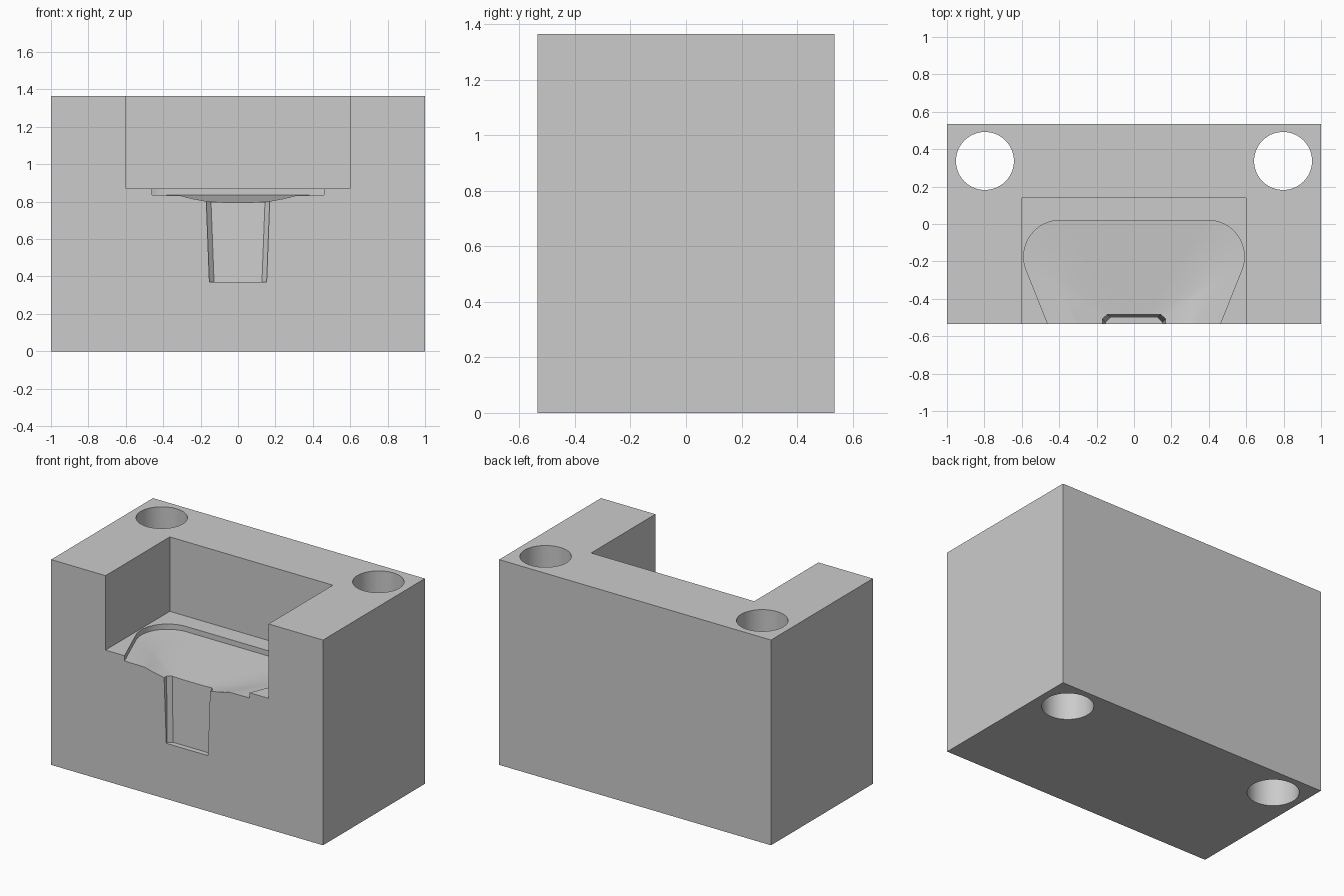
import bpy, bmesh
from math import sin, cos, radians

default = bpy.data.objects.get("Cube")
if default:
    bpy.data.objects.remove(default, do_unlink=True)

grey = bpy.data.materials.new("light_grey")
grey.use_nodes = True
colour = (0.6, 0.6, 0.6, 1)
grey.diffuse_color = colour
grey.node_tree.nodes["Principled BSDF"].inputs["Base Color"].default_value = colour


def make_object(name, bm):
    bmesh.ops.recalc_face_normals(bm, faces=bm.faces[:])
    mesh = bpy.data.meshes.new(name)
    bm.to_mesh(mesh)
    bm.free()
    mesh.materials.append(grey)
    obj = bpy.data.objects.new(name, mesh)
    bpy.context.collection.objects.link(obj)
    return obj


def loft(name, rings):
    """Solid through closed rings of equal length, capped at both ends."""
    bm = bmesh.new()
    loops = [[bm.verts.new(p) for p in ring] for ring in rings]
    n = len(loops[0])
    for a, b in zip(loops, loops[1:]):
        for i in range(n):
            j = (i + 1) % n
            bm.faces.new((a[i], a[j], b[j], b[i]))
    bm.faces.new(loops[0])
    bm.faces.new(loops[-1])
    bmesh.ops.triangulate(bm, faces=bm.faces[:])
    return make_object(name, bm)


def box(name, x, y0, y1, z0, z1):
    corners = [(-x, y0), (x, y0), (x, y1), (-x, y1)]
    return loft(name, [[(*c, z) for c in corners] for z in (z0, z1)])


def mirrored(half):
    return half + [(-x, y) for x, y in reversed(half)]


def cut(target, cutter):
    mod = target.modifiers.new("cut", "BOOLEAN")
    mod.operation = "DIFFERENCE"
    mod.solver = "EXACT"
    mod.object = cutter
    cutter.hide_render = True
    bpy.context.view_layer.objects.active = target
    bpy.ops.object.modifier_apply(modifier=mod.name)
    bpy.data.objects.remove(cutter, do_unlink=True)


FRONT, BACK, TOP = -0.535, 0.535, 1.365
POCKET_FLOOR, TRAY_FLOOR, DIP = 0.87, 0.835, 0.045
block = box("block", 1, FRONT, BACK, 0, TOP)

# Large open pocket
cut(block, box("pocket_cutter", 0.6, FRONT - 0.1, 0.14, POCKET_FLOOR, TOP + 0.1))

# Rounded tray whose floor dips towards the front centre
START = FRONT - 0.035
half = [(0.446, START)]
for i in range(17):
    a = radians(-22 + 7 * i)
    half.append((0.395 + 0.195 * cos(a), -0.175 + 0.195 * sin(a)))
half += [(0.2, 0.02), (0.07, 0.02)]
outline = mirrored(half)


def floor_point(x, y, s):
    rear = (y - START) / (0.02 - START)
    front_dip = max(0, 1 - (s / 0.67) ** 2)
    dip = front_dip * (1 - rear) + (1 - s) * rear
    return (x * s, START + (y - START) * s, TRAY_FLOOR - DIP * dip)


rings = [[(x, y, POCKET_FLOOR + 0.05) for x, y in outline]]
rings += [[floor_point(x, y, k / 12) for x, y in outline] for k in range(12, 0, -1)]
cut(block, loft("tray_cutter", rings))


# Drafted outlet slot with chamfered rear corners
def slot_ring(x, back, z):
    profile = [(x, FRONT - 0.1), (x, back - 0.025), (x - 0.025, back)]
    return [(px, py, z) for px, py in mirrored(profile)]


cut(block, loft("slot_cutter", [slot_ring(0.153, -0.5, 0.37), slot_ring(0.17, -0.483, 0.82)]))

# Two through holes at the rear
for side in (-1, 1):
    circle = [(side * 0.797 + 0.155 * cos(radians(a)), 0.337 + 0.155 * sin(radians(a)))
              for a in range(0, 360, 5)]
    cut(block, loft("hole_cutter", [[(*p, z) for p in circle] for z in (-0.1, TOP + 0.1)]))

# Smooth curves, crisp edges
bpy.ops.object.select_all(action="DESELECT")
block.select_set(True)
bpy.context.view_layer.objects.active = block
bpy.ops.object.shade_smooth_by_angle(angle=radians(25))
